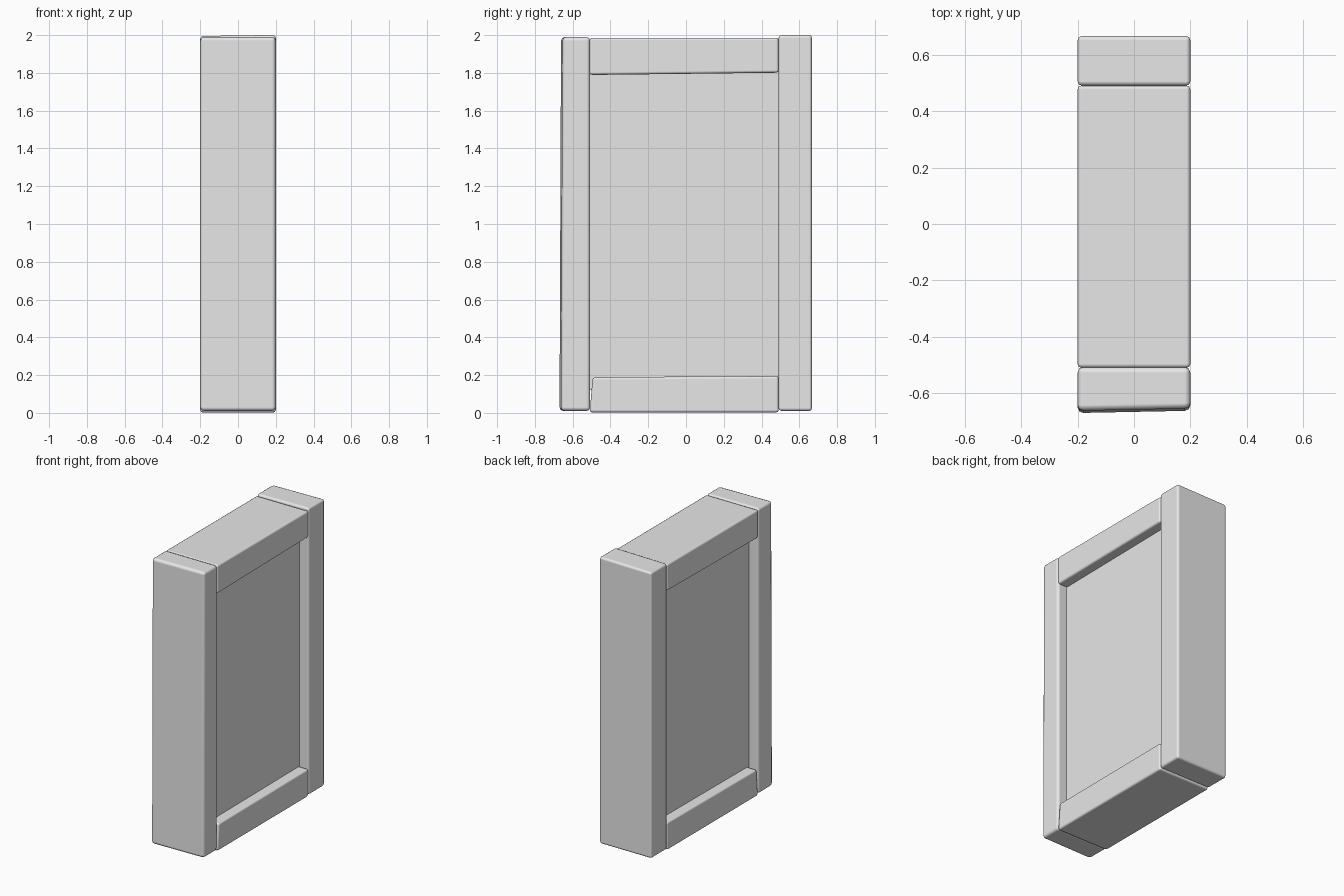
import bpy
import bmesh
from mathutils import Vector

cube = bpy.data.objects.get("Cube")
if cube:
    bpy.data.objects.remove(cube, do_unlink=True)

grey = bpy.data.materials.new("plain grey")
grey.use_nodes = True
grey.diffuse_color = (0.8, 0.8, 0.8, 1)
grey.node_tree.nodes["Principled BSDF"].inputs["Base Color"].default_value = (0.8, 0.8, 0.8, 1)


def board(name, x, y, z, bevel=0.016, skew=None):
    """Box over the given ranges; skew(v, sx, sy, sz) nudges each corner."""
    bm = bmesh.new()
    bmesh.ops.create_cube(bm, size=2)
    for v in bm.verts:
        signs = tuple(v.co)
        v.co = Vector([(a + b) / 2 + s * (b - a) / 2
                       for s, (a, b) in zip(signs, (x, y, z))])
        if skew:
            v.co += Vector(skew(*signs))
    mesh = bpy.data.meshes.new(name)
    bm.to_mesh(mesh)
    bm.free()
    mesh.materials.append(grey)
    obj = bpy.data.objects.new(name, mesh)
    bpy.context.collection.objects.link(obj)
    if bevel:
        mod = obj.modifiers.new("rounded edges", 'BEVEL')
        mod.width = bevel
        mod.segments = 2
        mod.harden_normals = True
        for p in mesh.polygons:
            p.use_smooth = True
    return obj


wide = (-0.2, 0.2)

# Upright posts, each slightly uneven like hand-cut timber
board("front_post", wide, (-0.662, -0.507), (0.01, 1.99), 0.02,
      lambda sx, sy, sz: (0, (0.004 * sz + 0.004 * sx) if sy < 0 else 0, 0))
board("back_post", wide, (0.49, 0.667), (0.01, 1.998), 0.016,
      lambda sx, sy, sz: (0, 0, 0.003 * sx if sz > 0 else 0))

# Cross rails between the posts
board("top_rail", wide, (-0.51, 0.491), (1.795, 1.986), 0.014,
      lambda sx, sy, sz: (0, 0, 0.006 * sy if sz < 0 else 0))
board("bottom_rail", wide, (-0.502, 0.491), (0.002, 0.192), 0.014,
      lambda sx, sy, sz: (0, 0.008 * sz if sy < 0 else 0, 0.003 * sy if sz > 0 else 0))

# Recessed infill panel
board("panel", (-0.13, 0.13), (-0.55, 0.53), (0.12, 1.88), 0)
